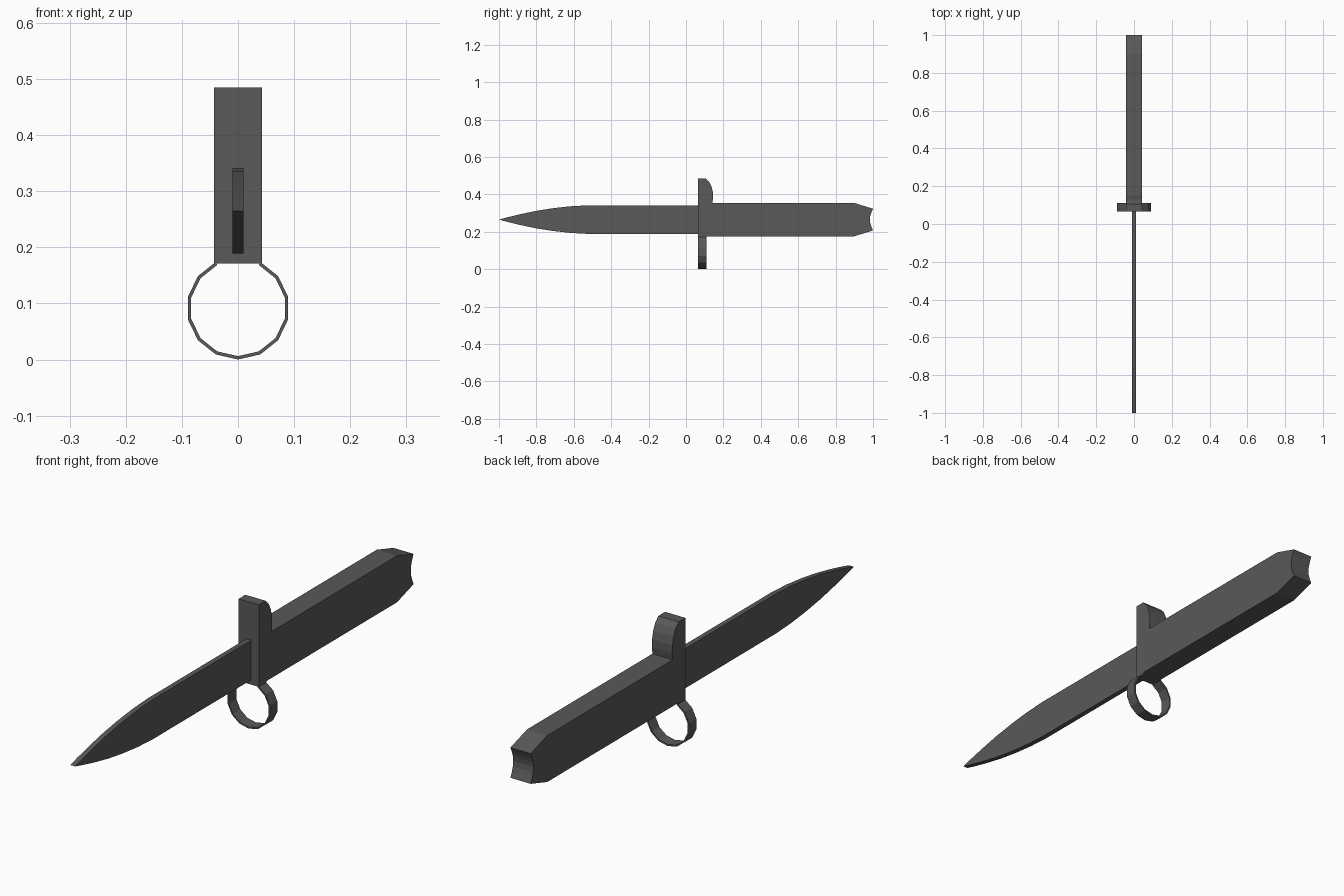
import bpy, bmesh, math

if "Cube" in bpy.data.objects:
    bpy.data.objects.remove(bpy.data.objects["Cube"])

steel = bpy.data.materials.new("dark_grey_metal")
steel.diffuse_color = (0.1, 0.1, 0.1, 1)
steel.use_nodes = True
steel.node_tree.nodes["Principled BSDF"].inputs["Base Color"].default_value = steel.diffuse_color


def finish(name, bm):
    bmesh.ops.recalc_face_normals(bm, faces=bm.faces)
    mesh = bpy.data.meshes.new(name)
    bm.to_mesh(mesh)
    bm.free()
    mesh.materials.append(steel)
    obj = bpy.data.objects.new(name, mesh)
    bpy.context.collection.objects.link(obj)
    return obj


def slab(name, profile, half_width):
    """Side profile of (y, z) points extruded across x."""
    bm = bmesh.new()
    left = [bm.verts.new((-half_width, y, z)) for y, z in profile]
    right = [bm.verts.new((half_width, y, z)) for y, z in profile]
    bm.faces.new(left)
    bm.faces.new(right[::-1])
    n = len(profile)
    for i in range(n):
        j = (i + 1) % n
        bm.faces.new((left[i], right[i], right[j], left[j]))
    return finish(name, bm)


# Blade: straight body, edges curving symmetrically to the tip
MID = 0.265
half = [(0.08, 0.076), (-0.53, 0.076), (-0.62, 0.071), (-0.71, 0.061),
        (-0.80, 0.047), (-0.89, 0.028), (-0.96, 0.011)]
blade = [(y, MID + h) for y, h in half] + [(-1.0, MID)]
blade += [(y, MID - h) for y, h in reversed(half)]
slab("blade", blade, 0.010)

# Grip with tapered pommel and concave end
end = [(1.0 - 0.017 * math.cos(t * math.pi / 2), MID + 0.058 * t)
       for t in (-1, -0.67, -0.33, 0, 0.33, 0.67, 1)]
grip = [(0.10, 0.176), (0.90, 0.176)] + end + [(0.90, 0.354), (0.10, 0.354)]
slab("grip", grip, 0.043)

# Guard with rounded upper hook
guard = [(0.065, 0.171), (0.11, 0.171), (0.11, 0.30), (0.14, 0.345),
         (0.145, 0.38), (0.144, 0.41), (0.137, 0.44), (0.125, 0.466),
         (0.106, 0.485), (0.065, 0.485)]
slab("guard", guard, 0.043)

# Barrel ring: open 14-sided band ending at the guard corners
bm = bmesh.new()
rows = []
for k in range(-6, 7):
    a = math.radians(-90 + k * 360 / 14)
    rows.append([bm.verts.new((r * math.cos(a), y, 0.0915 + r * math.sin(a)))
                 for r, y in ((0.0915, 0.065), (0.0915, 0.11),
                              (0.0855, 0.11), (0.0855, 0.065))])
for a, b in zip(rows, rows[1:]):
    for i in range(4):
        j = (i + 1) % 4
        bm.faces.new((a[i], a[j], b[j], b[i]))
bm.faces.new(rows[0])
bm.faces.new(rows[-1][::-1])
finish("barrel_ring", bm)
